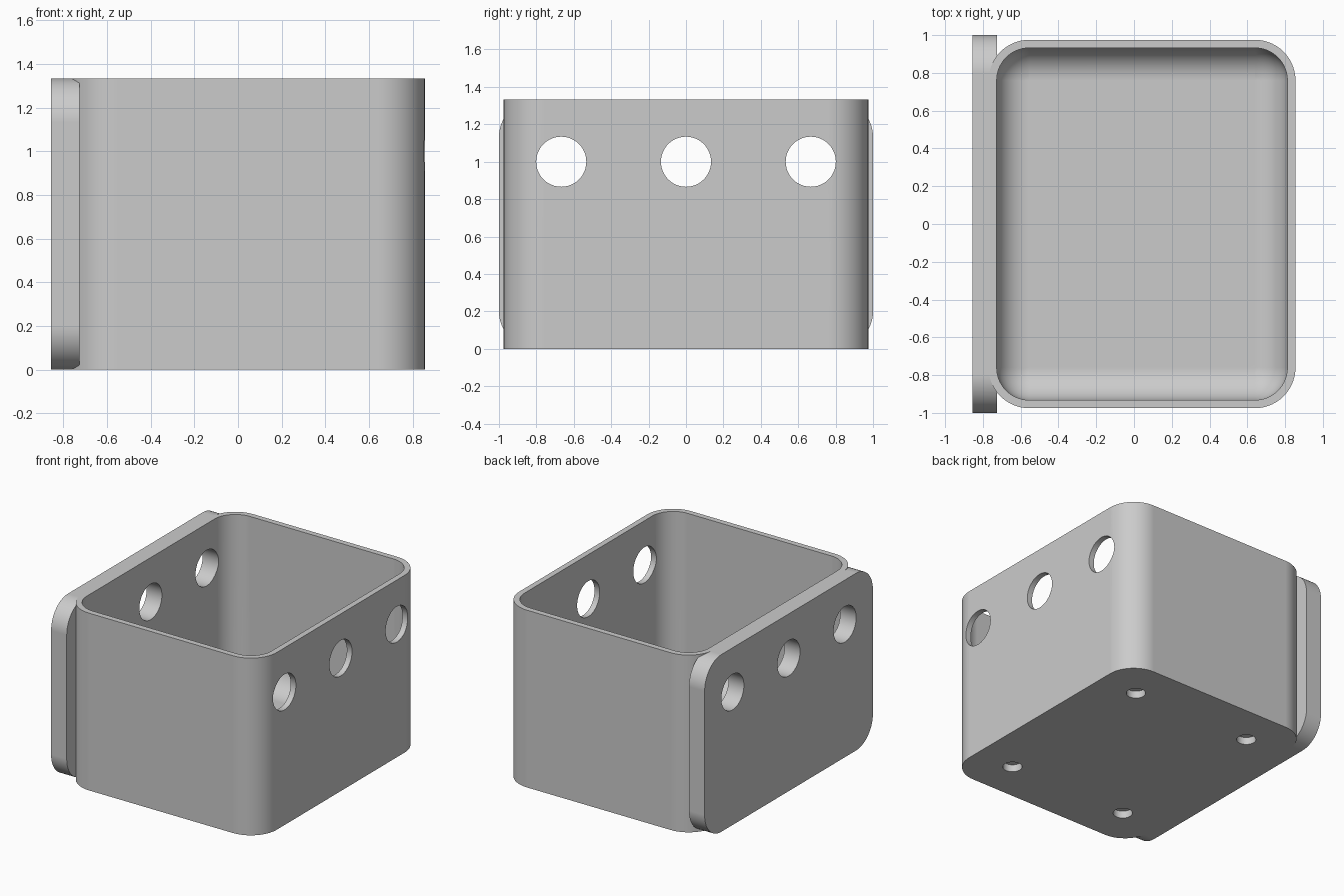
import bpy, bmesh, math
from mathutils import Matrix, Vector

if "Cube" in bpy.data.objects:
    bpy.data.objects.remove(bpy.data.objects["Cube"])

HEIGHT = 1.333
BOX_X, HALF_X, HALF_Y = 0.0425, 0.8125, 0.975   # bin centre and half sizes
WALL, FLOOR, CORNER = 0.043, 0.1, 0.215

grey = bpy.data.materials.new("plain grey")
grey.use_nodes = True
grey.diffuse_color = (0.6, 0.6, 0.6, 1)
grey.node_tree.nodes["Principled BSDF"].inputs["Base Color"].default_value = (0.6, 0.6, 0.6, 1)


def make_object(name, bm):
    bmesh.ops.remove_doubles(bm, verts=bm.verts, dist=1e-5)
    bmesh.ops.recalc_face_normals(bm, faces=bm.faces)
    mesh = bpy.data.meshes.new(name)
    bm.to_mesh(mesh)
    bm.free()
    mesh.materials.append(grey)
    obj = bpy.data.objects.new(name, mesh)
    bpy.context.collection.objects.link(obj)
    return obj


def rounded_rect(half_u, half_v, radius, steps=14):
    """Outline of a rounded rectangle centred on the origin."""
    points = []
    for quarter, (su, sv) in enumerate([(1, 1), (-1, 1), (-1, -1), (1, -1)]):
        for i in range(steps + 1):
            a = math.pi / 2 * (quarter + i / steps)
            points.append((su * (half_u - radius) + radius * math.cos(a),
                           sv * (half_v - radius) + radius * math.sin(a)))
    return points


def loft(name, rings, matrix):
    """Skin a stack of (outline, height) rings and cap both ends."""
    bm = bmesh.new()
    loops = [[bm.verts.new(matrix @ Vector((u, v, w))) for u, v in outline]
             for outline, w in rings]
    count = len(loops[0])
    for low, high in zip(loops, loops[1:]):
        for i in range(count):
            j = (i + 1) % count
            bm.faces.new((low[i], low[j], high[j], high[i]))
    bm.faces.new(loops[0])
    bm.faces.new(loops[-1])
    return make_object(name, bm)


def cylinder(name, radius, depth, matrix):
    bm = bmesh.new()
    bmesh.ops.create_cone(bm, cap_ends=True, segments=48, radius1=radius,
                          radius2=radius, depth=depth, matrix=matrix)
    return make_object(name, bm)


def combine(target, tool, operation):
    mod = target.modifiers.new(operation.title(), "BOOLEAN")
    mod.operation, mod.solver, mod.object = operation, "EXACT", tool
    with bpy.context.temp_override(object=target, active_object=target):
        bpy.ops.object.modifier_apply(modifier=mod.name)
    bpy.data.objects.remove(tool)


# Outer bin body
centre = Matrix.Translation((BOX_X, 0, 0))
outline = rounded_rect(HALF_X, HALF_Y, CORNER)
storage_bin = loft("storage_bin", [(outline, 0), (outline, HEIGHT)], centre)

# Mounting plate on the -x side, outline drawn in the y-z plane
plate_frame = Matrix(((0, 0, 1, -0.855), (1, 0, 0, 0), (0, 1, 0, HEIGHT / 2), (0, 0, 0, 1)))
plate_outline = rounded_rect(1, HEIGHT / 2, 0.2)
plate = loft("mounting_plate", [(plate_outline, 0), (plate_outline, 0.13)], plate_frame)
combine(storage_bin, plate, "UNION")

# Cavity with filleted floor edge
fillet = CORNER - WALL
rings = []
for i in range(11):
    a = math.pi / 2 * i / 10
    inset = fillet * (1 - math.sin(a))
    rings.append((rounded_rect(HALF_X - WALL - inset, HALF_Y - WALL - inset, fillet - inset),
                  FLOOR + fillet * (1 - math.cos(a))))
rings.append((rings[-1][0], HEIGHT + 0.2))
combine(storage_bin, loft("cavity", rings, centre), "DIFFERENCE")

# Three round openings through both side walls
for y in (-0.667, 0, 0.667):
    place = Matrix.Translation((0, y, 1)) @ Matrix.Rotation(math.pi / 2, 4, "Y")
    combine(storage_bin, cylinder("side_opening", 0.134, 3, place), "DIFFERENCE")

# Four shallow sockets under the floor
for sx in (-1, 1):
    for sy in (-1, 1):
        place = Matrix.Translation((BOX_X + sx * 0.5, sy * 0.667, 0))
        combine(storage_bin, cylinder("floor_socket", 0.067, 0.11, place), "DIFFERENCE")

# Smooth curved surfaces, crisp edges
bpy.ops.object.select_all(action="DESELECT")
storage_bin.select_set(True)
bpy.context.view_layer.objects.active = storage_bin
bpy.ops.object.shade_smooth_by_angle(angle=math.radians(30))
weighted = storage_bin.modifiers.new("Weighted normals", "WEIGHTED_NORMAL")
weighted.keep_sharp = True
